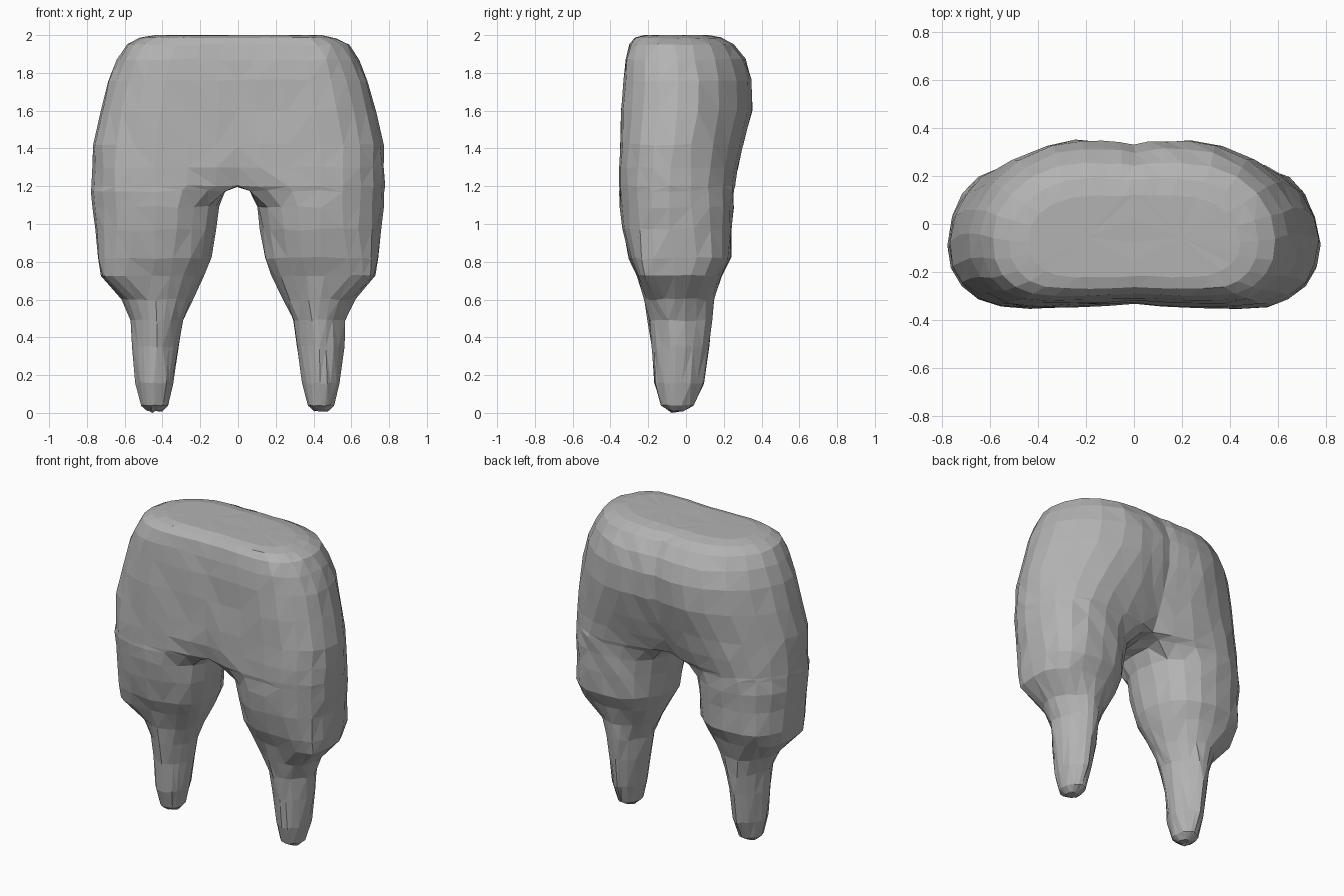
import bpy, bmesh, math, random

if "Cube" in bpy.data.objects:
    bpy.data.objects.remove(bpy.data.objects["Cube"], do_unlink=True)

random.seed(4)
SIDES = 20

grey = bpy.data.materials.new("plain_grey")
grey.use_nodes = True
grey.diffuse_color = (0.45, 0.45, 0.45, 1)
grey.node_tree.nodes["Principled BSDF"].inputs["Base Color"].default_value = grey.diffuse_color

# Leg sections: height, inner x, outer x, front y, back y,
# squareness of the outer front and outer back corners
LEG = [
    (0.01, 0.40, 0.48, -0.08, -0.01, 2.0, 2.0),
    (0.04, 0.37, 0.51, -0.13, 0.04, 2.0, 2.0),
    (0.16, 0.34, 0.54, -0.17, 0.09, 1.8, 1.8),
    (0.35, 0.31, 0.56, -0.18, 0.12, 1.7, 1.7),
    (0.49, 0.29, 0.57, -0.20, 0.14, 1.7, 1.7),
    (0.60, 0.24, 0.62, -0.22, 0.15, 1.9, 1.8),
    (0.725, 0.18, 0.73, -0.26, 0.19, 3.8, 2.3),
    (0.82, 0.14, 0.745, -0.30, 0.235, 3.0, 2.6),
    (0.97, 0.12, 0.755, -0.335, 0.245, 2.4, 2.5),
    (1.09, 0.10, 0.77, -0.35, 0.25, 2.3, 2.3),
]
# Trunk sections: height, inner x, outer x, front y, back y, x where the
# back is deepest, depth kept at the middle front and back, back squareness
TRUNK = [
    (1.175, 0.065, 0.775, -0.355, 0.255, 0.43, 0.75, 0.72, 2.2),
    (1.20, 0, 0.775, -0.355, 0.26, 0.42, 0.80, 0.76, 2.1),
    (1.30, 0, 0.775, -0.353, 0.28, 0.38, 0.90, 0.84, 1.9),
    (1.42, 0, 0.77, -0.35, 0.305, 0.32, 0.93, 0.90, 1.8),
    (1.60, 0, 0.73, -0.34, 0.35, 0.24, 0.94, 0.94, 1.75),
    (1.76, 0, 0.69, -0.33, 0.35, 0.22, 0.95, 0.95, 1.75),
    (1.87, 0, 0.645, -0.32, 0.315, 0.21, 0.96, 0.96, 1.8),
    (1.95, 0, 0.59, -0.30, 0.255, 0.20, 0.97, 0.97, 2.0),
    (1.985, 0, 0.52, -0.27, 0.19, 0.18, 0.98, 0.98, 2.1),
    (2.00, 0, 0.44, -0.22, 0.12, 0.16, 0.99, 0.99, 2.2),
]


def around(front, back, square_front, square_back, square_inner):
    """Directions around a section, with its widest line nearer the front."""
    cy = front + (back - front) * 0.43
    for i in range(SIDES):
        a = math.tau * i / SIDES
        c, s = math.cos(a), math.sin(a)
        depth = back - cy if s > 0 else cy - front
        square = square_back if s > 0 else square_front
        if c < 0:
            square = square_inner
        px = math.copysign(abs(c) ** (2 / square), c)
        py = math.copysign(abs(s) ** (2 / square), s)
        yield c, s, px, py, cy, depth


def leg_section(z, inner, outer, front, back, square_front, square_back):
    cx, w = (inner + outer) / 2, (outer - inner) / 2
    square_inner = min(square_back, 2.2)
    return [(cx + w * px, cy + d * py, z) for c, s, px, py, cy, d
            in around(front, back, square_front, square_back, square_inner)]


def trunk_section(z, inner, outer, front, back, back_x, mid_front, mid_back, square):
    """Rounded outside, nearly straight front and back, flat at the middle."""
    points = []
    for c, s, px, py, cy, d in around(front, back, 2.3, square, 2):
        cx = back_x if s > 0 else outer * 0.56
        if c >= 0:
            points.append((cx + (outer - cx) * px, cy + d * py, z))
        else:
            t = min(1, -c / 0.8)
            keep = 1 + ((mid_back if s > 0 else mid_front) - 1) * t * t
            if t == 1:
                keep *= s / math.sin(math.radians(144))
            else:
                keep = math.copysign(keep, s)
            points.append((cx + (inner - cx) * t, cy + d * keep, z))
    return points


# Loft one half from foot to top
bm = bmesh.new()
rings = [leg_section(*row) for row in LEG] + [trunk_section(*row) for row in TRUNK]
loops = [[bm.verts.new(p) for p in ring] for ring in rings]
for low, high in zip(loops, loops[1:]):
    for i in range(SIDES):
        j = (i + 1) % SIDES
        bm.faces.new((low[i], low[j], high[j], high[i]))
bm.faces.new(loops[0][::-1])
bmesh.ops.poke(bm, faces=[bm.faces.new(loops[-1])])

# Open the seam and mirror the half across it
seam = [f for f in bm.faces if all(abs(v.co.x) < 1e-5 for v in f.verts)]
bmesh.ops.delete(bm, geom=seam, context="FACES")
bmesh.ops.mirror(bm, geom=bm.verts[:] + bm.edges[:] + bm.faces[:],
                 axis="X", merge_dist=0.0001)
bmesh.ops.remove_doubles(bm, verts=bm.verts[:], dist=0.0001)

# Roughen gently into uneven hand-cut facets
for v in bm.verts:
    amount = 0.006 if 0.1 < v.co.z < 1.9 else 0.003
    v.co.x += random.uniform(-amount, amount)
    v.co.y += random.uniform(-amount, amount)
    v.co.z += random.uniform(-amount, amount)
    v.co.z = min(v.co.z, 2)
min(bm.verts, key=lambda v: v.co.z).co.z = 0
bmesh.ops.triangulate(bm, faces=bm.faces[:], quad_method="SHORT_EDGE")
bmesh.ops.recalc_face_normals(bm, faces=bm.faces[:])

mesh = bpy.data.meshes.new("trunk_and_legs")
bm.to_mesh(mesh)
bm.free()
mesh.materials.append(grey)
body = bpy.data.objects.new("trunk_and_legs", mesh)
bpy.context.collection.objects.link(body)
